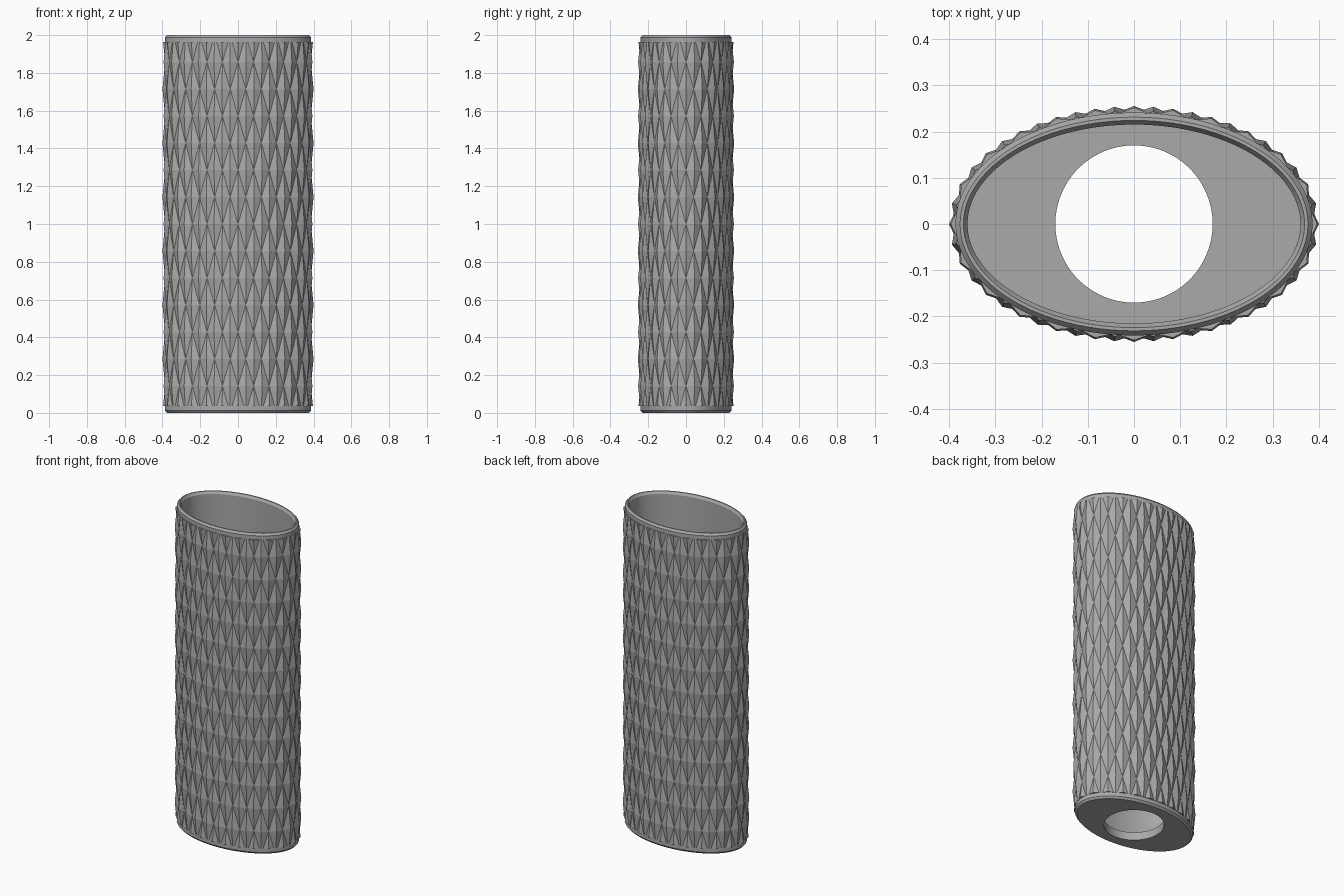
import bpy, bmesh, math

cube = bpy.data.objects.get("Cube")
if cube:
    bpy.data.objects.remove(cube, do_unlink=True)

A, B = 0.386, 0.241          # half axes of the plain wall
TEETH, ROWS = 48, 14         # knurl columns and half rows
DEPTH, EDGE = 0.014, 0.036   # tooth height, plain band height
HOLE = 0.17

grey = bpy.data.materials.new("grey")
grey.use_nodes = True
grey.diffuse_color = (0.4, 0.4, 0.4, 1)
grey.node_tree.nodes["Principled BSDF"].inputs["Base Color"].default_value = (0.4, 0.4, 0.4, 1)


def even_angles(count, steps=9600):
    """Ellipse parameters spaced evenly by arc length, starting at +x."""
    total, lengths = 0, [0]
    for k in range(steps):
        t = (k + 0.5) * math.tau / steps
        total += math.hypot(A * math.sin(t), B * math.cos(t))
        lengths.append(total)
    angles, k = [], 0
    for i in range(count):
        while lengths[k] < total * i / count - 1e-9:
            k += 1
        angles.append(k * math.tau / steps)
    return angles


def oval(t, offset, z):
    """Point on the ellipse, moved along its normal."""
    nx, ny = math.cos(t) / A, math.sin(t) / B
    size = math.hypot(nx, ny)
    return (A * math.cos(t) + offset * nx / size, B * math.sin(t) + offset * ny / size, z)


def finish(bm, name):
    bmesh.ops.recalc_face_normals(bm, faces=bm.faces)
    mesh = bpy.data.meshes.new(name)
    bm.to_mesh(mesh)
    bm.free()
    mesh.materials.append(grey)
    obj = bpy.data.objects.new(name, mesh)
    bpy.context.collection.objects.link(obj)
    return obj


# Hollow sleeve: closed profile swept round the oval, with a round hole in its floor
angles = even_angles(TEETH * 4)
profile = [(-0.01, 0), (0, 0.012), (0, EDGE), (-0.006, EDGE + 0.002),
           (-0.006, 2 - EDGE - 0.002), (0, 2 - EDGE), (0, 1.988), (-0.01, 2),
           (-0.017, 2), (-0.026, 1.985), (-0.026, 0.05)]
bm = bmesh.new()
rings = [[bm.verts.new(oval(t, d, z)) for t in angles] for d, z in profile]
for z in (0.05, 0):
    rings.append([bm.verts.new((HOLE * math.cos(t), HOLE * math.sin(t), z)) for t in angles])
n = len(angles)
for r, ring in enumerate(rings):
    below = rings[r - 1]
    for i in range(n):
        bm.faces.new((below[i], below[(i + 1) % n], ring[(i + 1) % n], ring[i]))
sleeve = finish(bm, "sleeve")
bpy.context.view_layer.objects.active = sleeve
sleeve.select_set(True)
bpy.ops.object.shade_smooth_by_angle(angle=math.radians(25))

# Diamond knurl: peaks and valleys alternate, each cell is split along its valleys
bm = bmesh.new()
columns = even_angles(TEETH)
grid = [[bm.verts.new(oval(t, DEPTH if (i + j) % 2 == 0 else 0, 2 * j / ROWS))
         for i, t in enumerate(columns)] for j in range(ROWS + 1)]
for j in range(ROWS):
    for i in range(TEETH):
        k = (i + 1) % TEETH
        a, b, c, d = grid[j][i], grid[j][k], grid[j + 1][k], grid[j + 1][i]
        if (i + j) % 2 == 0:
            bm.faces.new((a, b, d))
            bm.faces.new((b, c, d))
        else:
            bm.faces.new((a, b, c))
            bm.faces.new((a, c, d))

# Trim the knurl at the plain bands and close its ends against the wall
for z, up in ((EDGE, -1), (2 - EDGE, 1)):
    bmesh.ops.bisect_plane(bm, geom=bm.verts[:] + bm.edges[:] + bm.faces[:],
                           plane_co=(0, 0, z), plane_no=(0, 0, up), clear_outer=True)
border = [e for e in bm.edges if e.is_boundary]
lip = bmesh.ops.extrude_edge_only(bm, edges=border)["geom"]
for v in lip:
    if isinstance(v, bmesh.types.BMVert):
        v.co.x *= 0.96
        v.co.y *= 0.96
finish(bm, "diamond_knurl")
